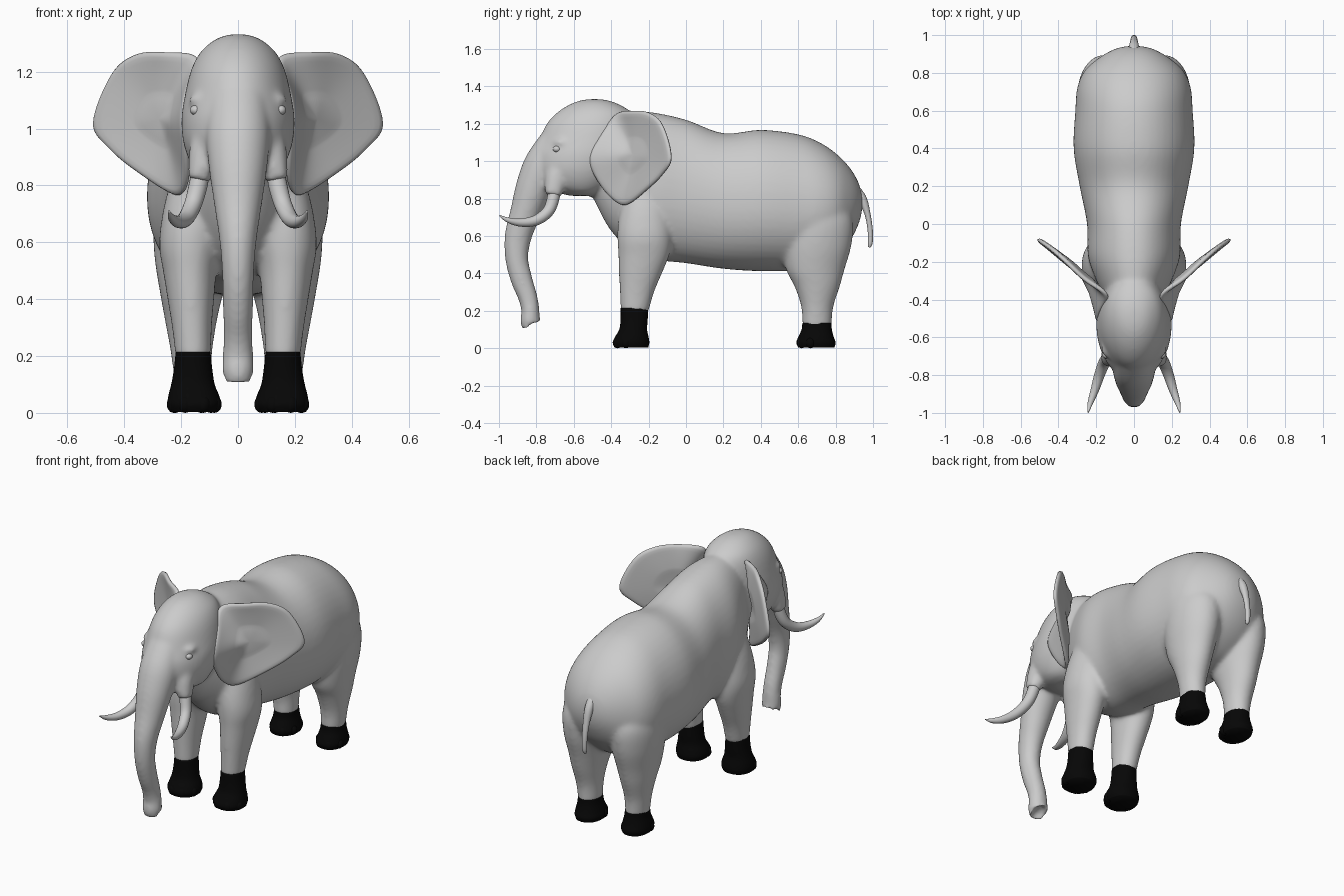
import bpy, bmesh, math
from mathutils import Vector, Matrix

if "Cube" in bpy.data.objects:
    bpy.data.objects.remove(bpy.data.objects["Cube"])


def spline(rows, n=5, closed=False):
    """Catmull-Rom interpolation of rows of numbers."""
    out, m = [], len(rows)
    get = (lambda i: rows[i % m]) if closed else (lambda i: rows[max(0, min(m - 1, i))])
    for i in range(m if closed else m - 1):
        a, b, c, d = (get(i + k) for k in (-1, 0, 1, 2))
        for s in range(n):
            t = s / n
            out.append([0.5 * (2 * q + (r - p) * t + (2 * p - 5 * q + 4 * r - w) * t * t
                               + (3 * q - p - 3 * r + w) * t ** 3) for p, q, r, w in zip(a, b, c, d)])
    if not closed:
        out.append(list(rows[-1]))
    return out


def loft(bm, rows, axis=None, side=1, taper=0.0, power=2.0, seg=32):
    """Skin ellipses (x, y, z, half width, half depth); axis None follows the path."""
    rows = spline(rows)
    pts = [Vector(r[:3]) for r in rows]
    rings = []
    for i, r in enumerate(rows):
        t = Vector(axis) if axis else (pts[min(i + 1, len(pts) - 1)] - pts[max(i - 1, 0)]).normalized()
        u = Vector((1, 0, 0))
        u = (u - t * t.dot(u)).normalized()
        v = t.cross(u)
        ring = []
        for k in range(seg):
            a = 2 * math.pi * k / seg
            c, s = (math.copysign(abs(f) ** (2 / power), f) for f in (math.cos(a), math.sin(a)))
            p = pts[i] + u * c * max(r[3], .002) * (1 + taper * s) + v * s * max(r[4], .002)
            ring.append(bm.verts.new((p.x * side, p.y, p.z)))
        rings.append(ring)
    faces = []
    for a, b in zip(rings, rings[1:]):
        for k in range(seg):
            j = (k + 1) % seg
            faces.append(bm.faces.new((a[k], a[j], b[j], b[k])))
    faces.append(bm.faces.new(rings[0][::-1]))
    faces.append(bm.faces.new(rings[-1]))
    bmesh.ops.recalc_face_normals(bm, faces=faces)
    return faces[-1]


def boxes(rows):
    """Level slices (z, x0, x1, y0, y1) to loft rows."""
    return [((a + b) / 2, (c + d) / 2, z, (b - a) / 2, (d - c) / 2) for z, a, b, c, d in rows]


def ball(bm, loc, size):
    bmesh.ops.create_uvsphere(bm, u_segments=20, v_segments=12, radius=1,
                              matrix=Matrix.Translation(loc) @ Matrix.Diagonal((*size, 1)))


def finish(name, bm, mirror=True, mat=None):
    for f in bm.faces:
        f.smooth = True
    me = bpy.data.meshes.new(name)
    bm.to_mesh(me)
    bm.free()
    ob = bpy.data.objects.new(name, me)
    bpy.context.collection.objects.link(ob)
    if mirror:
        ob.modifiers.new("mirror", 'MIRROR').use_mirror_merge = False
    if mat:
        me.materials.append(mat)
    return ob


black = bpy.data.materials.new("black")
black.diffuse_color = (0.002, 0.002, 0.002, 1)
black.use_nodes = True
black.node_tree.nodes["Principled BSDF"].inputs["Base Color"].default_value = black.diffuse_color

# Torso: (y, top, bottom, half width)
bm = bmesh.new()
torso = [(-.5, 1.22, .81, .1), (-.41, 1.26, .64, .145), (-.3, 1.268, .53, .2), (-.17, 1.26, .475, .243),
         (0, 1.222, .455, .248), (.2, 1.15, .425, .287), (.4, 1.168, .412, .319), (.6, 1.144, .415, .31),
         (.72, 1.098, .44, .3), (.81, 1.035, .5, .262), (.88, .96, .58, .185), (.925, .88, .67, .105),
         (.942, .81, .74, .04)]
loft(bm, [(0, y, (a + b) / 2, w, (a - b) / 2) for y, a, b, w in torso], axis=(0, 1, 0), taper=.06, power=2.1, seg=48)

# Head: (z, front, back, half width)
head = [(1.332, -.53, -.45, .03), (1.314, -.6, -.38, .08), (1.268, -.68, -.3, .133), (1.2, -.745, -.27, .167),
        (1.1, -.79, -.27, .19), (1.03, -.82, -.28, .199), (.95, -.82, -.32, .192), (.88, -.77, -.38, .167),
        (.835, -.69, -.44, .13), (.815, -.62, -.48, .07)]
loft(bm, [(0, (a + b) / 2, z, w, (b - a) / 2) for z, a, b, w in head], axis=(0, 0, 1), taper=.06, seg=48)

# Trunk with a dimpled tip
trunk = [(-.69, 1.16, .09, .06), (-.755, 1.0, .112, .102), (-.808, .87, .104, .1), (-.856, .73, .084, .084),
         (-.897, .6, .065, .073), (-.905, .48, .056, .062), (-.88, .37, .053, .059), (-.845, .27, .052, .052),
         (-.832, .2, .054, .049), (-.833, .15, .056, .054), (-.82, .115, .05, .058)]
tip = loft(bm, [(0, *r) for r in trunk])
bmesh.ops.inset_individual(bm, faces=[tip], thickness=.026)
bmesh.ops.translate(bm, verts=tip.verts[:], vec=tip.normal * -.035)

# Legs, tusk sheaths and brows
front_leg = [(.95, .1, .19, -.3, -.12), (.77, .05, .25, -.345, -.09), (.66, .05, .272, -.365, -.075),
             (.58, .06, .277, -.367, -.075), (.5, .075, .264, -.362, -.088), (.4, .084, .248, -.359, -.128),
             (.3, .092, .232, -.354, -.17), (.19, .096, .219, -.349, -.201)]
back_leg = [(.88, .1, .2, .6, .78), (.78, .05, .265, .55, .845), (.68, .02, .296, .52, .893), (.55, .03, .294, .515, .885),
            (.42, .053, .274, .535, .848), (.33, .073, .258, .58, .823), (.22, .09, .238, .616, .788),
            (.115, .096, .224, .621, .779)]
for s in (1, -1):
    loft(bm, boxes(front_leg), axis=(0, 0, 1), side=s, power=2.1)
    loft(bm, boxes(back_leg), axis=(0, 0, 1), side=s, taper=-.05)
    loft(bm, [(.1, -.66, 1.02, .05, .05), (.118, -.69, .92, .054, .063), (.138, -.712, .815, .04, .045)], side=s)
    ball(bm, (s * .132, -.66, 1.1), (.042, .052, .025))

# Fuse into one smooth skin
body = finish("body", bm, mirror=False)
rm = body.modifiers.new("fuse", 'REMESH')
rm.mode = 'VOXEL'
rm.voxel_size = .0105
rm.use_smooth_shade = True
sm = body.modifiers.new("soften", 'SMOOTH')
sm.factor = .5
sm.iterations = 18

# Black feet with toes
feet = {
    "front_foot": [(.215, .097, .219, -.349, -.202), (.15, .09, .226, -.35, -.205), (.1, .082, .235, -.357, -.208),
                   (.06, .066, .245, -.38, -.2), (.03, .06, .248, -.392, -.196), (.004, .07, .24, -.382, -.202)],
    "back_foot": [(.135, .097, .223, .622, .778), (.1, .093, .226, .618, .78), (.06, .082, .236, .6, .79),
                  (.03, .075, .24, .59, .8), (.004, .083, .233, .6, .793)]}
for name, rows in feet.items():
    bm = bmesh.new()
    loft(bm, boxes(rows), axis=(0, 0, 1), power=2.2)
    x, y, z, rx, ry = boxes(rows)[-2]
    for deg in (-70, -25, 25, 70):
        a = math.radians(deg)
        ball(bm, (x + rx * .8 * math.sin(a), y - ry * .8 * math.cos(a), .03), (.026, .026, .03))
    finish(name, bm, mat=black)

# Tusks
bm = bmesh.new()
loft(bm, [(.13, -.70, .87, .03, .03), (.138, -.708, .81, .033, .033), (.158, -.735, .735, .031, .031),
          (.183, -.8, .685, .028, .028), (.208, -.88, .672, .022, .022), (.232, -.95, .685, .014, .014),
          (.243, -.998, .71, .003, .003)], seg=20)
finish("tusk", bm)

# Ears: cupped sheets rooted on the cheek
rim = [(.175, -.47, 1.12), (.14, -.38, 1.25), (.26, -.295, 1.27), (.36, -.2, 1.262), (.445, -.125, 1.195),
       (.513, -.078, 1.02), (.455, -.125, .93), (.36, -.205, .85), (.22, -.32, .764), (.18, -.41, .81),
       (.18, -.49, .92), (.187, -.52, 1.02)]
edge = [Vector(p) for p in spline(rim, 5, closed=True)]
mid = sum(edge, Vector()) / len(edge)
back = Vector((-.62, .78, 0))
bm = bmesh.new()
rings = [[bm.verts.new(mid + (p - mid) * k / 7 + back * .04 * (1 - (k / 7) ** 2)) for p in edge] for k in range(1, 8)]
n = len(edge)
bm.faces.new(rings[0])
for a, b in zip(rings, rings[1:]):
    for k in range(n):
        bm.faces.new((a[k], a[(k + 1) % n], b[(k + 1) % n], b[k]))
bmesh.ops.recalc_face_normals(bm, faces=bm.faces[:])
inner = [v for r in rings[:-1] for v in r]
for _ in range(25):
    bmesh.ops.smooth_vert(bm, verts=inner, factor=.5, use_axis_x=True, use_axis_y=True, use_axis_z=True)
ear = finish("ear", bm)
so = ear.modifiers.new("thickness", 'SOLIDIFY')
so.thickness = .026
so.offset = 0
ear.modifiers.new("round", 'SUBSURF').levels = 1

# Eyes
bm = bmesh.new()
ball(bm, (.147, -.69, 1.065), (.022, .022, .018))
finish("eye", bm)

# Tail
bm = bmesh.new()
loft(bm, [(0, .89, .86, .03, .03), (0, .94, .8, .026, .026), (0, .97, .72, .02, .016), (0, .985, .63, .016, .014),
          (0, .985, .565, .014, .013), (0, .979, .54, .007, .007)], seg=16)
finish("tail", bm, mirror=False)
